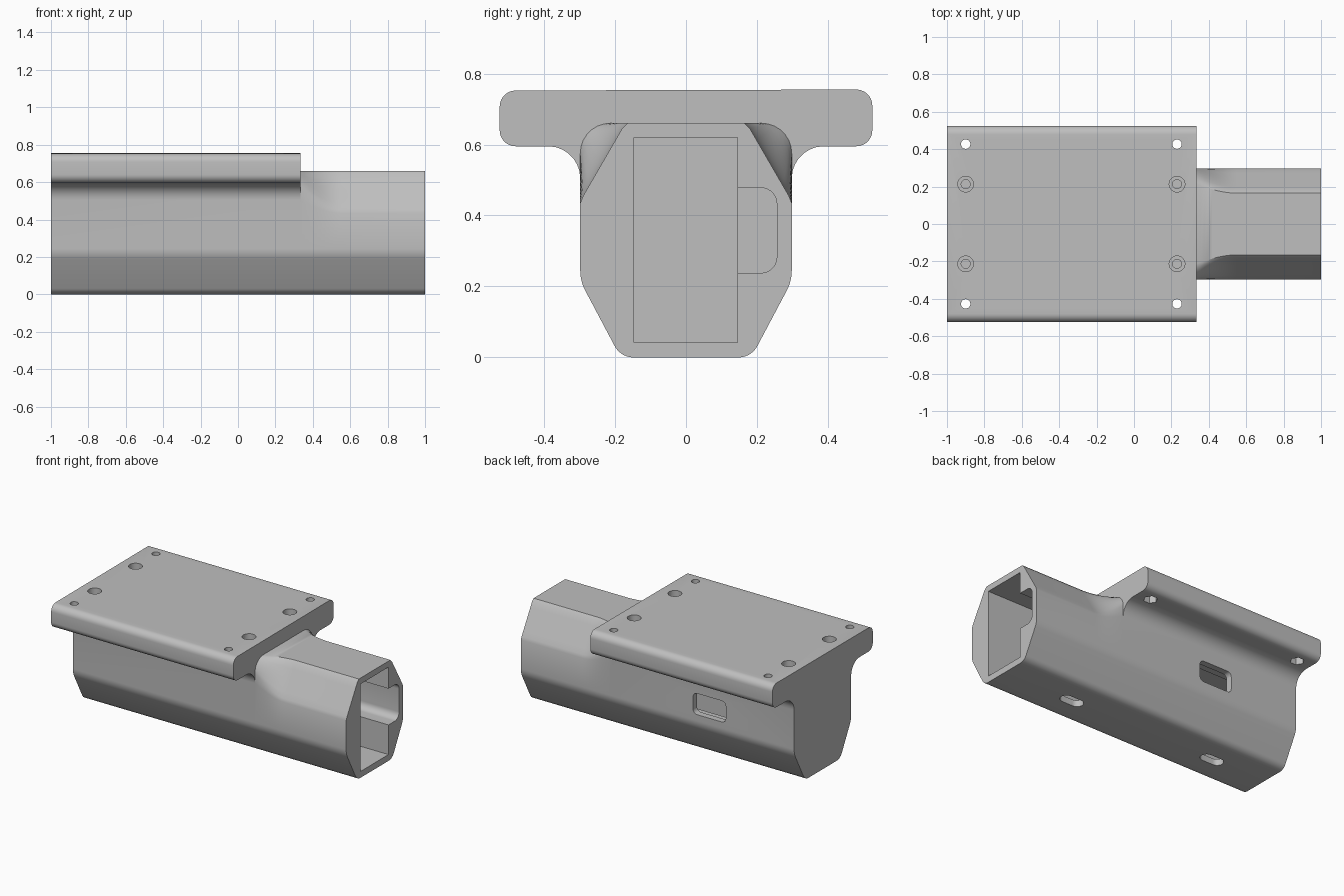
import bpy, bmesh, math
from mathutils import Vector

if "Cube" in bpy.data.objects:
    bpy.data.objects.remove(bpy.data.objects["Cube"], do_unlink=True)

SIDE, STEP, JOIN_Z, TOP_Z = 0.298, 0.333, 0.505, 0.66


def rounded(points, closed=False, steps=7):
    """Round the corners of a polyline of (u, v, radius) points."""
    out = []
    n = len(points)
    for i, (u, v, r) in enumerate(points):
        p = Vector((u, v))
        if r == 0 or (not closed and i in (0, n - 1)):
            new = [p]
        else:
            d0 = (Vector(points[i - 1][:2]) - p).normalized()
            d1 = (Vector(points[(i + 1) % n][:2]) - p).normalized()
            half = d0.angle(d1) / 2
            centre = p + (d0 + d1).normalized() * r / math.sin(half)
            start = p + d0 * r / math.tan(half) - centre
            end = p + d1 * r / math.tan(half) - centre
            sweep = math.pi - 2 * half
            new = [centre + (start * math.sin((1 - k / steps) * sweep)
                             + end * math.sin(k / steps * sweep)) / math.sin(sweep)
                   for k in range(steps + 1)]
        for q in new:
            if not out or (q - out[-1]).length > 1e-4:
                out.append(q)
    return out


def mirrored(half):
    """Continue an open half outline over the centre line."""
    return half + [(-u, v, r) for u, v, r in reversed(half)]


def finish(bm, name):
    bmesh.ops.recalc_face_normals(bm, faces=bm.faces)
    mesh = bpy.data.meshes.new(name)
    bm.to_mesh(mesh)
    bm.free()
    obj = bpy.data.objects.new(name, mesh)
    bpy.context.collection.objects.link(obj)
    return obj


def bridge(bm, a, b):
    n = len(a)
    for i in range(n):
        j = (i + 1) % n
        bm.faces.new((a[i], a[j], b[j], b[i]))


def prism(name, outline, axis, lo, hi):
    bm = bmesh.new()
    place = {"x": lambda u, v, t: (t, u, v),
             "y": lambda u, v, t: (u, t, v),
             "z": lambda u, v, t: (u, v, t)}[axis]
    a, b = ([bm.verts.new(place(u, v, t)) for u, v in outline] for t in (lo, hi))
    bridge(bm, a, b)
    bm.faces.new(a)
    bm.faces.new(b)
    return finish(bm, name)


def box_outline(u0, u1, v0, v1, r):
    return rounded([(u0, v0, r), (u1, v0, r), (u1, v1, r), (u0, v1, r)], True)


def circle(u, v, r, n=32):
    return [(u + r * math.cos(math.tau * k / n), v + r * math.sin(math.tau * k / n))
            for k in range(n)]


# Outlines: shared lower hull, rear upper part with the plate wings
lower = rounded(mirrored([(SIDE, JOIN_Z, 0), (SIDE, 0.215, 0.12), (0.184, 0, 0.06)]))
wings = rounded([(-SIDE, JOIN_Z, 0), (-SIDE, 0.595, 0.09), (-0.525, 0.595, 0.045),
                 (-0.525, 0.752, 0.045), (0.525, 0.755, 0.045), (0.525, 0.595, 0.045),
                 (SIDE, 0.595, 0.09), (SIDE, JOIN_Z, 0)])[1:-1]


def nose_section(t):
    """Upper nose outline, from rounded shoulders (0) to chamfers (1)."""
    soft = rounded([(-SIDE, JOIN_Z, 0), (-SIDE, TOP_Z, 0.085), (0, TOP_Z, 0)])[1:-1]
    a, b = Vector((-0.29, 0.455)), Vector((-0.18, 0.645))
    n = len(soft) - 1
    flat = [a.lerp(b, k / (n - 1)) for k in range(n)] + [Vector((-0.165, TOP_Z))]
    half = [p.lerp(q, t) for p, q in zip(soft, flat)]
    return half + [Vector((-p.x, p.y)) for p in reversed(half)]


# Main housing as one closed shell
bm = bmesh.new()


def ring(x, pts):
    return [bm.verts.new((x, p.x, p.y)) for p in pts]


rear = ring(-1, lower + wings)
hull = ring(STEP, lower)
wing_end = ring(STEP, wings)
bm.faces.new(rear)
bridge(bm, rear, hull + wing_end)

shoulder = ring(STEP, nose_section(0))
bm.faces.new([hull[-1]] + wing_end + [hull[0]] + shoulder[::-1])

previous = hull + shoulder
BLEND = 10
for k in range(1, BLEND + 2):
    s = min(k / BLEND, 1)
    x = STEP + 0.217 * s if k <= BLEND else 1
    t = math.sin(s * math.pi / 2)
    low = [p.copy() for p in lower]
    low[0].y = low[-1].y = JOIN_Z + (0.435 - JOIN_Z) * t
    current = ring(x, low + nose_section(t))
    bridge(bm, previous, current)
    previous = current
bm.faces.new(previous)
housing = finish(bm, "housing")

# Cutters: cavity, side channel, side window and bottom slots
cutters = [
    prism("cavity", box_outline(-0.147, 0.145, 0.042, 0.62, 0), "x", -0.93, 1.1),
    prism("channel", rounded([(0.1, 0.238, 0), (0.256, 0.238, 0.045),
                              (0.256, 0.478, 0.045), (0.1, 0.478, 0)], True),
          "x", -0.92, 1.12),
    prism("window", box_outline(-0.5, -0.26, 0.285, 0.425, 0.03), "y", 0.2, 0.4),
]
for x in (0.48, -0.6):
    slot = box_outline(x - 0.08, x + 0.08, -0.04, 0.04, 0.0399)
    cutters.append(prism("slot", slot, "z", -0.1, 0.1))

# Cutters: counterbored screw holes and through holes with nut pockets
for x in (-0.9, 0.23):
    for side in (-1, 1):
        y = 0.213 * side
        cutters.append(prism("counterbore", circle(x, y, 0.042), "z", 0.69, 0.9))
        cutters.append(prism("screw_hole", circle(x, y, 0.024), "z", 0.52, 0.88))
        y = 0.427 * side
        cutters.append(prism("through_hole", circle(x, y, 0.025), "z", 0.5, 0.9))
        cutters.append(prism("nut_pocket", circle(x, y, 0.043, 6), "z", 0.51, 0.65))

bpy.context.view_layer.objects.active = housing
for cutter in cutters:
    cutter.hide_render = True
    mod = housing.modifiers.new("cut", "BOOLEAN")
    mod.operation, mod.solver, mod.object = "DIFFERENCE", "EXACT", cutter
    bpy.ops.object.modifier_apply(modifier=mod.name)
    bpy.data.objects.remove(cutter, do_unlink=True)

# Plain grey material
grey = bpy.data.materials.new("plain_grey")
grey.use_nodes = True
colour = (0.52, 0.52, 0.52, 1)
grey.diffuse_color = colour
grey.node_tree.nodes["Principled BSDF"].inputs["Base Color"].default_value = colour
housing.data.materials.clear()
housing.data.materials.append(grey)
for face in housing.data.polygons:
    face.material_index = 0

bpy.ops.object.select_all(action="DESELECT")
housing.select_set(True)
bpy.ops.object.shade_smooth_by_angle(angle=math.radians(28))
